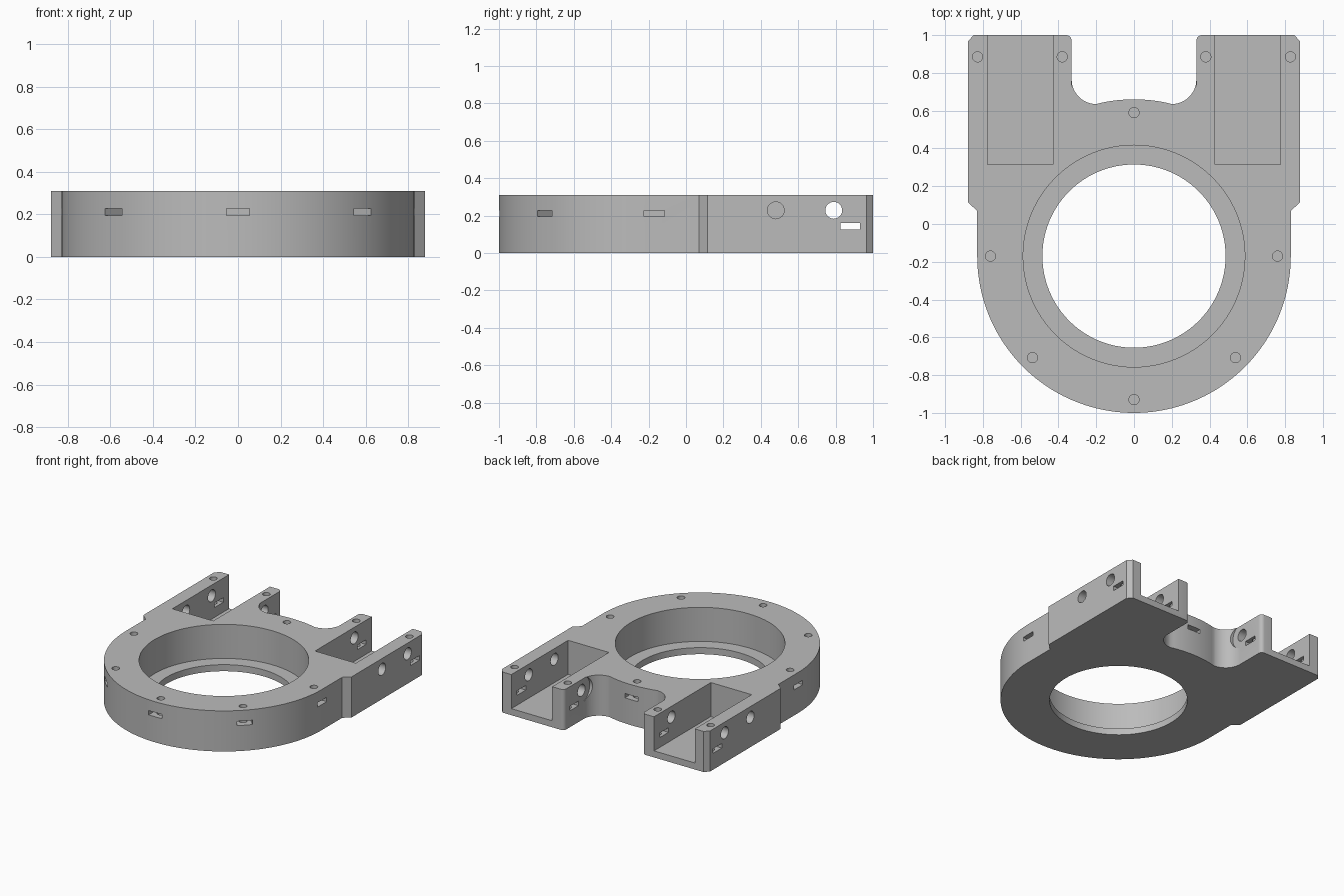
import bpy, bmesh, math
from mathutils import Vector

if "Cube" in bpy.data.objects:
    bpy.data.objects.remove(bpy.data.objects["Cube"])

H = 0.31            # plate height
CY = -0.17          # ring centre in y
R = 0.83            # ring outer radius


def arc(cx, cy, r, a0, a1, n):
    """Points along an arc, angles in degrees."""
    return [(cx + r * math.cos(math.radians(a0 + (a1 - a0) * i / n)),
             cy + r * math.sin(math.radians(a0 + (a1 - a0) * i / n))) for i in range(n + 1)]


def circle(cx, cy, r, n):
    return arc(cx, cy, r, 0, 360, n)[:-1]


def rect(x0, y0, x1, y1):
    return [(x0, y0), (x1, y0), (x1, y1), (x0, y1)]


def prism(bm, pts, lo, hi, axis='Z'):
    """Extrude a closed 2D outline along z (points are x, y) or x (points are y, z)."""
    place = (lambda p, h: (p[0], p[1], h)) if axis == 'Z' else (lambda p, h: (h, p[0], p[1]))
    a = [bm.verts.new(place(p, lo)) for p in pts]
    b = [bm.verts.new(place(p, hi)) for p in pts]
    n = len(pts)
    bm.faces.new(a[::-1])
    bm.faces.new(b)
    for i in range(n):
        j = (i + 1) % n
        bm.faces.new((a[i], a[j], b[j], b[i]))


def make_object(name, bm):
    bmesh.ops.recalc_face_normals(bm, faces=bm.faces[:])
    mesh = bpy.data.meshes.new(name)
    bm.to_mesh(mesh)
    bm.free()
    ob = bpy.data.objects.new(name, mesh)
    bpy.context.collection.objects.link(ob)
    return ob


# Body outline: right half from the back notch round to the front, then mirrored
half = [(0.0, CY + R)]
half += arc(0, CY, R, 90, 76, 8)[1:-1]
half += arc(0.2, 0.765, 0.13, -90, 0, 14)            # notch fillet
half += arc(0.36, 0.97, 0.03, 180, 90, 6)            # rounded inner arm corner
half += [(0.85, 1.0), (0.88, 0.965), (0.88, 0.115), (0.83, 0.07)]
half += arc(0, CY, R, 0, -90, 40)
half[-1] = (0.0, -1.0)
outline = half + [(-x, y) for x, y in half[-2:0:-1]]
bm = bmesh.new()
prism(bm, outline, 0.0, H)
body = make_object("ring_mount_body", bm)

cutters = []


def cutter(name, bm):
    ob = make_object(name, bm)
    ob.hide_render = True
    cutters.append(ob)


# Bearing counterbore and the two open arm channels
bm = bmesh.new()
prism(bm, circle(0, CY, 0.587, 96), 0.05, H + 0.1)
for s in (-1, 1):
    prism(bm, rect(min(s * 0.43, s * 0.775), 0.315, max(s * 0.43, s * 0.775), 1.1), 0.05, H + 0.1)
cutter("pocket_cutter", bm)

# Central through hole
bm = bmesh.new()
prism(bm, circle(0, CY, 0.485, 96), -0.1, 0.2)
cutter("bore_cutter", bm)

# Clearance scoop between the arms
bm = bmesh.new()
prism(bm, circle(0.79, 0.23, 0.1, 48), -0.33, 0.33, 'X')
cutter("scoop_cutter", bm)

# Cross holes and nut slots through the arm walls
bm = bmesh.new()
prism(bm, circle(0.79, 0.228, 0.045, 32), -1.0, 1.0, 'X')
prism(bm, rect(0.825, 0.125, 0.93, 0.16), -1.0, 1.0, 'X')
for lo, hi in ((-1.0, -0.6), (0.6, 1.0)):
    prism(bm, circle(0.48, 0.228, 0.045, 32), lo, hi, 'X')
cutter("cross_hole_cutter", bm)

# Nut slots around the ring rim
angles = (-135, -90, -45, 0, 180, 90)
bm = bmesh.new()
for deg in angles:
    d = Vector((math.cos(math.radians(deg)), math.sin(math.radians(deg))))
    t = Vector((-d.y, d.x)) * 0.055
    c = Vector((0, CY))
    pts = [c + d * 0.705 - t, c + d * 0.9 - t, c + d * 0.9 + t, c + d * 0.705 + t]
    prism(bm, pts, 0.195, 0.228)
cutter("rim_slot_cutter", bm)

# Vertical screw holes in the top face
bm = bmesh.new()
spots = [(0.76 * math.cos(math.radians(a)), CY + 0.76 * math.sin(math.radians(a))) for a in angles]
spots += [(s * x, 0.885) for s in (-1, 1) for x in (0.38, 0.828)]
for x, y in spots:
    prism(bm, circle(x, y, 0.027, 24), 0.1, H + 0.1)
cutter("screw_hole_cutter", bm)

# Cut everything out of the body
bpy.context.view_layer.objects.active = body
body.select_set(True)
for ob in cutters:
    mod = body.modifiers.new(ob.name, 'BOOLEAN')
    mod.operation = 'DIFFERENCE'
    mod.solver = 'EXACT'
    mod.object = ob
    bpy.ops.object.modifier_apply(modifier=mod.name)
for ob in cutters:
    bpy.data.objects.remove(ob, do_unlink=True)

# Plain grey finish, smooth curved walls with crisp edges
grey = bpy.data.materials.new("plain_grey")
grey.diffuse_color = (0.5, 0.5, 0.5, 1.0)
grey.use_nodes = True
grey.node_tree.nodes["Principled BSDF"].inputs["Base Color"].default_value = grey.diffuse_color
body.data.materials.clear()
body.data.materials.append(grey)
bpy.ops.object.shade_smooth_by_angle(angle=math.radians(30))
